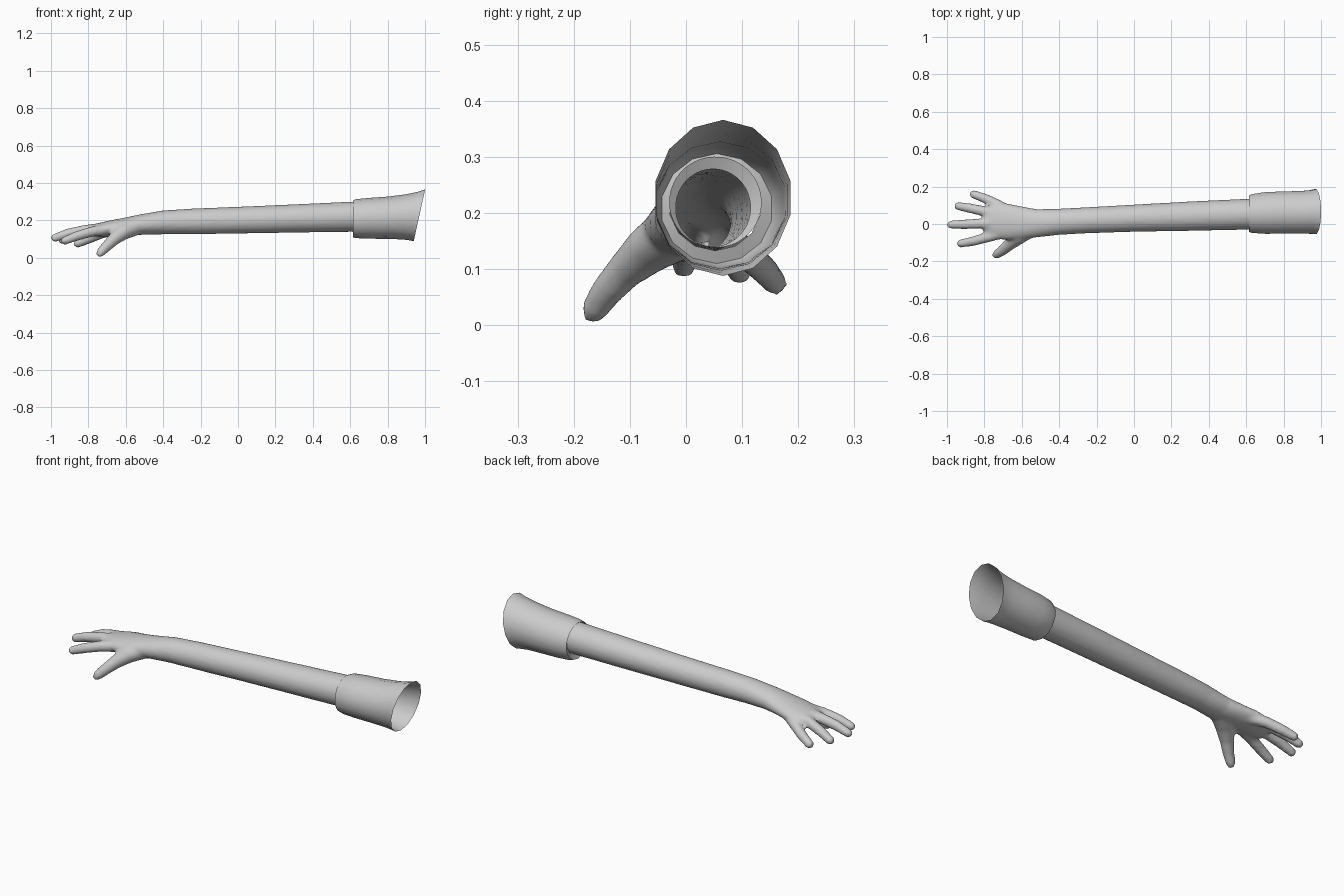
import bpy, bmesh, math
from mathutils import Vector

if "Cube" in bpy.data.objects:
    bpy.data.objects.remove(bpy.data.objects["Cube"])

grey = bpy.data.materials.new("plain grey")
grey.diffuse_color = (0.6, 0.6, 0.6, 1)
grey.use_nodes = True
grey.node_tree.nodes["Principled BSDF"].inputs["Base Color"].default_value = grey.diffuse_color


def loft(bm, sections, sides, lean=None, capped=True):
    """Skin elliptical rings (x, y, z, half width, half height) along their spine."""
    pts = [Vector(s[:3]) for s in sections]
    rings = []
    for i, (x, y, z, rw, rh) in enumerate(sections):
        if lean:  # upright rings, each sheared along x
            side, up = Vector((0, 1, 0)), Vector((lean[i], 0, 1))
        else:
            t = (pts[min(i + 1, len(pts) - 1)] - pts[max(i - 1, 0)]).normalized()
            side = t.cross(Vector((0, 0, 1))).normalized()
            up = side.cross(t)
        ring = []
        for k in range(sides):
            a = 2 * math.pi * (k + 0.5) / sides
            ring.append(bm.verts.new(pts[i] + side * rw * math.cos(a) + up * rh * math.sin(a)))
        rings.append(ring)
    for r0, r1 in zip(rings, rings[1:]):
        for k in range(sides):
            j = (k + 1) % sides
            bm.faces.new((r0[k], r0[j], r1[j], r1[k]))
    if capped:
        bm.faces.new(rings[0])
        bm.faces.new(rings[-1])


def make_object(name, bm):
    bmesh.ops.recalc_face_normals(bm, faces=bm.faces)
    mesh = bpy.data.meshes.new(name)
    bm.to_mesh(mesh)
    bm.free()
    mesh.materials.append(grey)
    ob = bpy.data.objects.new(name, mesh)
    bpy.context.collection.objects.link(ob)
    bpy.context.view_layer.objects.active = ob
    ob.select_set(True)
    return ob


# Forearm, wrist and palm
bm = bmesh.new()
loft(bm, [(0.70, 0.053, 0.22, 0.084, 0.084), (0.60, 0.052, 0.219, 0.083, 0.081),
          (0.30, 0.042, 0.210, 0.079, 0.076), (0.0, 0.031, 0.201, 0.073, 0.072),
          (-0.25, 0.020, 0.194, 0.070, 0.069), (-0.40, 0.012, 0.189, 0.070, 0.064),
          (-0.52, 0.004, 0.177, 0.076, 0.055), (-0.60, 0.006, 0.167, 0.088, 0.048),
          (-0.68, 0.012, 0.157, 0.098, 0.043), (-0.75, 0.014, 0.148, 0.093, 0.036),
          (-0.80, 0.016, 0.142, 0.062, 0.028)], 20)


def finger(path, r):
    """A tapering finger with a rounded tip; path runs from knuckle to tip."""
    a, b, c, tip = [Vector(p) for p in path]
    near = tip + (c - tip).normalized() * r * 0.5
    loft(bm, [(*a, r * 1.25, r * 1.25), (*b, r * 1.12, r * 1.12), (*c, r * 1.05, r * 1.05),
              (*near, r * 0.88, r * 0.88), (*tip, r * 0.4, r * 0.4)], 12)


# Four fingers fanned out from the palm, curling gently down
finger([(-0.66, 0.060, 0.150), (-0.73, 0.105, 0.130), (-0.80, 0.138, 0.100), (-0.876, 0.165, 0.068)], 0.025)
finger([(-0.70, 0.045, 0.158), (-0.80, 0.068, 0.142), (-0.88, 0.085, 0.120), (-0.958, 0.099, 0.086)], 0.025)
finger([(-0.70, 0.005, 0.160), (-0.82, 0.002, 0.148), (-0.91, -0.002, 0.130), (-0.998, -0.004, 0.100)], 0.025)
finger([(-0.68, -0.040, 0.155), (-0.78, -0.070, 0.140), (-0.86, -0.092, 0.117), (-0.945, -0.108, 0.084)], 0.025)

# Thumb, broad at the root
loft(bm, [(-0.56, -0.015, 0.165, 0.060, 0.050), (-0.62, -0.065, 0.136, 0.048, 0.044),
          (-0.665, -0.108, 0.098, 0.034, 0.034), (-0.705, -0.143, 0.059, 0.028, 0.029),
          (-0.735, -0.163, 0.028, 0.024, 0.025), (-0.748, -0.172, 0.010, 0.013, 0.013)], 14)
arm = make_object("arm_and_hand", bm)

# Fuse the hand into one soft skin
fuse = arm.modifiers.new("fuse", 'REMESH')
fuse.mode = 'VOXEL'
fuse.voxel_size = 0.009
soft = arm.modifiers.new("soften", 'SMOOTH')
soft.factor = 0.5
soft.iterations = 6
for name in ("fuse", "soften"):
    bpy.ops.object.modifier_apply(modifier=name)

# Open the upper end and turn its rim inwards
bm = bmesh.new()
bm.from_mesh(arm.data)
bmesh.ops.bisect_plane(bm, geom=bm.verts[:] + bm.edges[:] + bm.faces[:], dist=1e-5,
                       plane_co=(0.64, 0, 0), plane_no=(1, 0, 0), clear_outer=True)
rim = [e for e in bm.edges if e.is_boundary]
lip = bmesh.ops.extrude_edge_only(bm, edges=rim)["geom"]
for v in [g for g in lip if isinstance(g, bmesh.types.BMVert)]:
    v.co = (v.co.x - 0.01, 0.048 + (v.co.y - 0.052) * 0.81, 0.21 + (v.co.z - 0.22) * 0.85)
bm.to_mesh(arm.data)
bm.free()
bpy.ops.object.shade_smooth_by_angle(angle=math.radians(50))
arm.select_set(False)

# Flared open cuff with a slanted mouth
bm = bmesh.new()
loft(bm, [(0.625, 0.052, 0.216, 0.083, 0.083), (0.615, 0.055, 0.208, 0.100, 0.098),
          (0.630, 0.056, 0.209, 0.106, 0.104), (0.70, 0.059, 0.211, 0.114, 0.109),
          (0.80, 0.061, 0.214, 0.116, 0.113), (0.89, 0.062, 0.219, 0.117, 0.121),
          (0.94, 0.064, 0.223, 0.119, 0.130), (0.970, 0.066, 0.227, 0.123, 0.139)],
     14, lean=[0, 0, 0, 0, 0.03, 0.1, 0.17, 0.22], capped=False)
cuff = make_object("cuff", bm)
bpy.ops.object.shade_smooth_by_angle(angle=math.radians(45))
